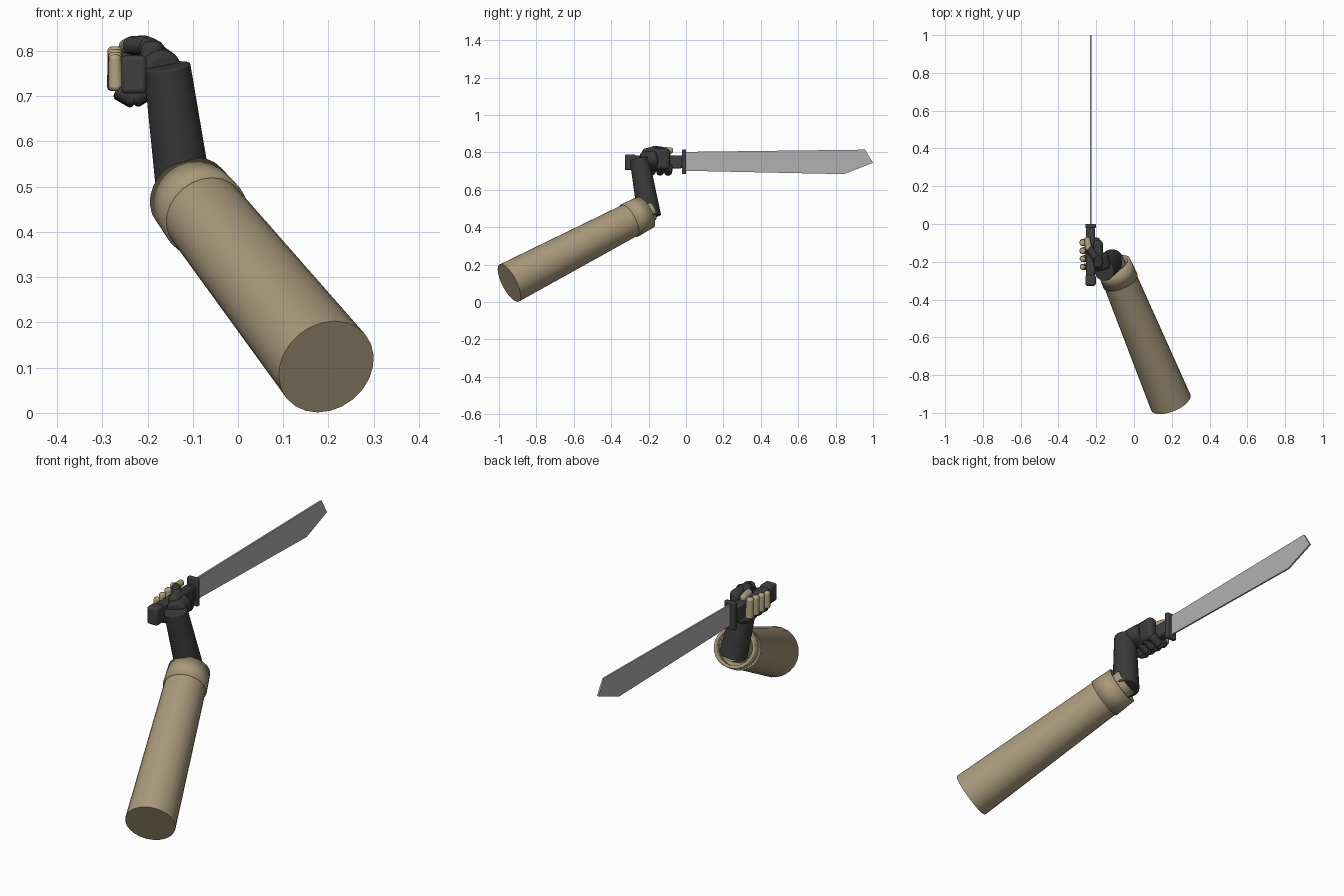
import bpy, bmesh, math
from mathutils import Vector, Matrix

cube = bpy.data.objects.get("Cube")
if cube:
    bpy.data.objects.remove(cube)


def material(name, color):
    mat = bpy.data.materials.new(name)
    mat.use_nodes = True
    mat.diffuse_color = (*color, 1)
    mat.node_tree.nodes["Principled BSDF"].inputs["Base Color"].default_value = (*color, 1)
    return mat


TAN = material("tan cloth", (0.40, 0.32, 0.20))
SKIN = material("warm skin", (0.45, 0.36, 0.22))
BLACK = material("black glove", (0.042, 0.042, 0.042))
GRIP = material("dark grip", (0.05, 0.05, 0.052))
STEEL = material("steel", (0.44, 0.44, 0.45))


def finish(name, bm, mat, bevel=0, smooth=True):
    bmesh.ops.recalc_face_normals(bm, faces=bm.faces)
    mesh = bpy.data.meshes.new(name)
    bm.to_mesh(mesh)
    bm.free()
    mesh.materials.append(mat)
    obj = bpy.data.objects.new(name, mesh)
    bpy.context.collection.objects.link(obj)
    if bevel:
        mod = obj.modifiers.new("rounded edges", 'BEVEL')
        mod.width = bevel
        mod.segments = 3
        mod.limit_method = 'ANGLE'
        mod.angle_limit = math.radians(50)
    if smooth:
        bpy.ops.object.select_all(action='DESELECT')
        obj.select_set(True)
        bpy.context.view_layer.objects.active = obj
        bpy.ops.object.shade_smooth_by_angle(angle=math.radians(40))
    return obj


def limb(name, start, end, r1, r2, mat, bevel=0, sides=24, caps=True):
    """Tapered cylinder between two points."""
    a, b = Vector(start), Vector(end)
    axis = b - a
    turn = axis.to_track_quat('Z', 'Y').to_matrix().to_4x4()
    bm = bmesh.new()
    bmesh.ops.create_cone(bm, cap_ends=caps, segments=sides, radius1=r1, radius2=r2,
                          depth=axis.length,
                          matrix=Matrix.Translation((a + b) / 2) @ turn)
    return finish(name, bm, mat, bevel)


def box(name, center, size, mat, bevel):
    bm = bmesh.new()
    bmesh.ops.create_cube(bm, size=1, matrix=Matrix.Translation(center) @ Matrix.Diagonal((*size, 1)))
    return finish(name, bm, mat, bevel)


# Sleeve, hollow cuff and inner lining along one axis
elbow = Vector((0.195, -0.945, 0.102))
wrist = Vector((-0.075, -0.295, 0.44))
along = (wrist - elbow).normalized()
limb("sleeve", elbow, wrist, 0.112, 0.092, TAN)
cuff = limb("cuff", wrist - along * 0.008, wrist + along * 0.095, 0.098, 0.093, TAN, caps=False)
wall = cuff.modifiers.new("cloth thickness", 'SOLIDIFY')
wall.thickness = 0.014
wall.offset = -1
limb("cuff_lining", wrist, wrist + along * 0.125, 0.066, 0.062, TAN)

# Gloved forearm
limb("forearm", (-0.115, -0.195, 0.455), (-0.157, -0.25, 0.767), 0.063, 0.052, BLACK, 0.004)

# Palm pressed against the grip
box("palm", (-0.19, -0.16, 0.765), (0.05, 0.15, 0.115), BLACK, 0.02)
limb("hand_heel", (-0.165, -0.24, 0.755), (-0.185, -0.16, 0.765), 0.045, 0.05, BLACK, 0.015, 16)

# Fingers wrap under the grip and show bare tips on the far side
for i, finger in enumerate(("index", "middle", "ring", "little")):
    y = -0.095 - 0.043 * i
    r = 0.021 - 0.001 * i
    knuckle, bend = (-0.187, y, 0.725), (-0.235, y, 0.69)
    joint, tip = (-0.268, y - 0.003, 0.715), (-0.272, y - 0.005, 0.81 - 0.006 * i)
    limb(finger + "_finger_base", knuckle, bend, r + 0.002, r, BLACK, 0.009, 12)
    limb(finger + "_finger_middle", (-0.225, y, 0.69), joint, r, r, BLACK, 0.009, 12)
    limb(finger + "_finger_tip", (-0.27, y - 0.003, 0.712), tip, r - 0.001, r - 0.004, SKIN, 0.009, 12)

# Thumb lies over the top of the grip
limb("thumb_base", (-0.18, -0.215, 0.795), (-0.205, -0.165, 0.812), 0.026, 0.023, BLACK, 0.01, 12)
limb("thumb_middle", (-0.20, -0.18, 0.812), (-0.243, -0.125, 0.812), 0.023, 0.02, BLACK, 0.009, 12)
limb("thumb_tip", (-0.238, -0.14, 0.812), (-0.25, -0.07, 0.81), 0.019, 0.015, SKIN, 0.009, 12)

# Blade handle
box("grip", (-0.23, -0.165, 0.75), (0.048, 0.29, 0.07), GRIP, 0.008)
box("pommel", (-0.23, -0.298, 0.748), (0.056, 0.058, 0.084), GRIP, 0.01)
box("guard", (-0.23, -0.01, 0.75), (0.056, 0.022, 0.132), GRIP, 0.005)

# Flat clipped blade
bm = bmesh.new()
outline = [(0, 0.702), (0.845, 0.684), (1.0, 0.745), (0.958, 0.815), (0, 0.803)]
face = bm.faces.new([bm.verts.new((-0.234, y, z)) for y, z in outline])
side = bmesh.ops.extrude_face_region(bm, geom=[face])
bmesh.ops.translate(bm, vec=(0.008, 0, 0),
                    verts=[v for v in side["geom"] if isinstance(v, bmesh.types.BMVert)])
finish("blade", bm, STEEL, smooth=False)
